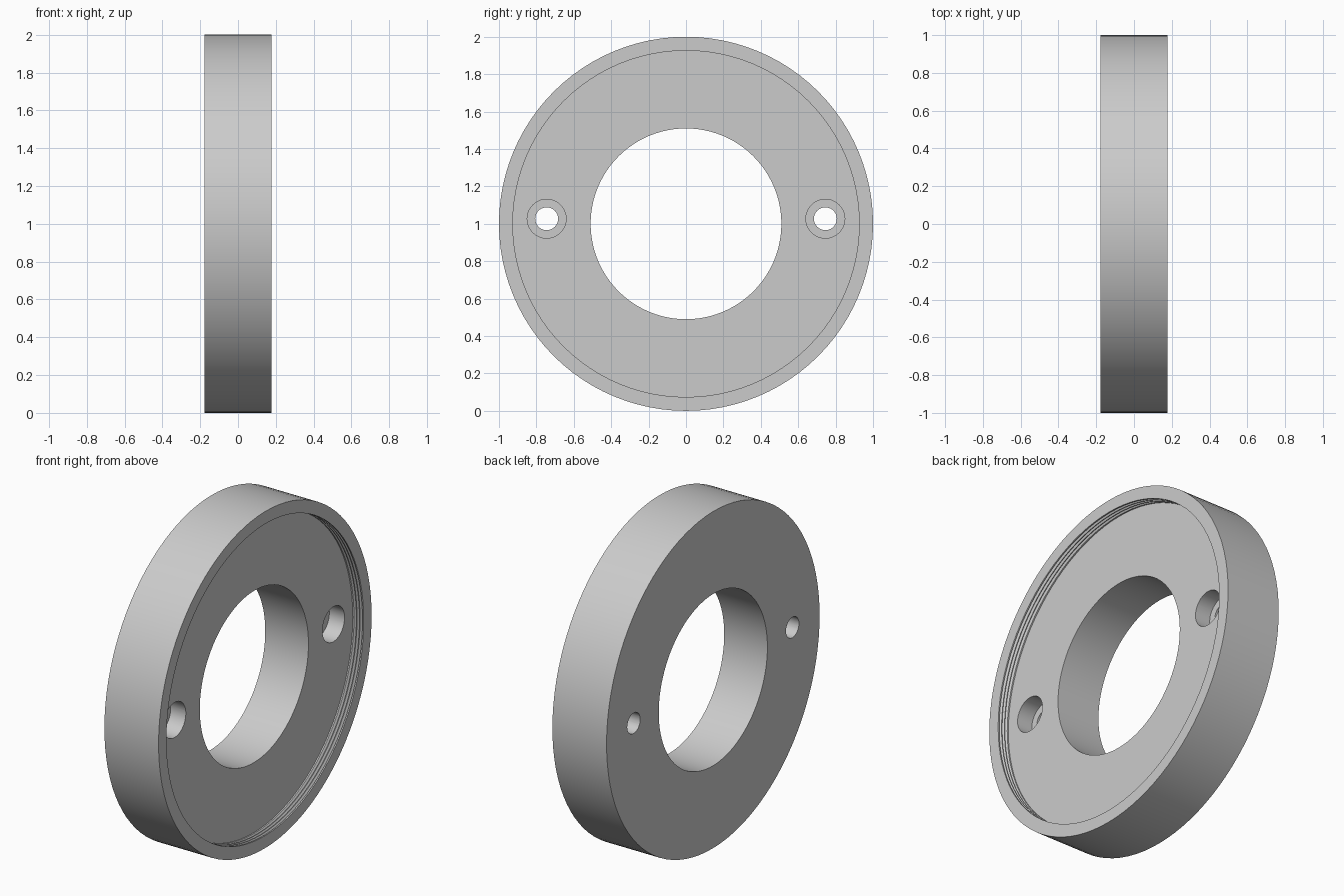
import bpy
import bmesh
import math
from mathutils import Vector, Matrix

cube = bpy.data.objects.get("Cube")
if cube:
    bpy.data.objects.remove(cube, do_unlink=True)

HALF = 0.178          # half thickness
FLOOR = HALF - 0.072  # recess floor
BORE, WALL, OUTER = 0.51, 0.926, 1.0
CENTRE = Vector((0, 0, 1))

grey = bpy.data.materials.new("plain grey")
grey.use_nodes = True
grey.diffuse_color = (0.6, 0.6, 0.6, 1)
grey.node_tree.nodes["Principled BSDF"].inputs["Base Color"].default_value = (0.6, 0.6, 0.6, 1)


def lathe(name, profile, centre, steps):
    """Revolve a closed (x, radius) profile about the x axis."""
    bm = bmesh.new()
    verts = [bm.verts.new(centre + Vector((x, 0, r))) for x, r in profile]
    edges = [bm.edges.new((v, verts[(i + 1) % len(verts)])) for i, v in enumerate(verts)]
    bmesh.ops.spin(bm, geom=verts + edges, cent=centre, axis=(1, 0, 0),
                   angle=math.tau, steps=steps, use_merge=True)
    bmesh.ops.remove_doubles(bm, verts=bm.verts[:], dist=1e-5)
    bmesh.ops.recalc_face_normals(bm, faces=bm.faces[:])
    mesh = bpy.data.meshes.new(name)
    bm.to_mesh(mesh)
    bm.free()
    mesh.materials.append(grey)
    obj = bpy.data.objects.new(name, mesh)
    bpy.context.collection.objects.link(obj)
    return obj


def cylinder(name, radius, x0, x1, y, z):
    """Solid cylinder along x, used as a cutter."""
    bm = bmesh.new()
    place = Matrix.Translation(((x0 + x1) / 2, y, z)) @ Matrix.Rotation(math.pi / 2, 4, 'Y')
    bmesh.ops.create_cone(bm, cap_ends=True, segments=40, radius1=radius,
                          radius2=radius, depth=x1 - x0, matrix=place)
    mesh = bpy.data.meshes.new(name)
    bm.to_mesh(mesh)
    bm.free()
    mesh.materials.append(grey)
    obj = bpy.data.objects.new(name, mesh)
    bpy.context.collection.objects.link(obj)
    obj.hide_render = True
    return obj


# Ring body with a shallow recess whose wall carries fine thread grooves
profile = [(-HALF, BORE), (-HALF, OUTER), (HALF, OUTER), (HALF, WALL)]
pitch = 0.02
for i in range(3):
    x = HALF - 0.008 - i * pitch
    profile += [(x, WALL), (x - pitch * 0.4, WALL + 0.013), (x - pitch * 0.8, WALL)]
profile += [(FLOOR, WALL), (FLOOR, BORE)]
ring = lathe("flange_ring", profile, CENTRE, 96)

# Two counterbored screw holes
bpy.context.view_layer.objects.active = ring
ring.select_set(True)
for side in (-1, 1):
    y, z = side * 0.745, 1.027
    for cutter in (cylinder("screw_hole_cutter", 0.061, -0.3, 0.3, y, z),
                   cylinder("counterbore_cutter", 0.104, FLOOR - 0.1, 0.3, y, z)):
        mod = ring.modifiers.new("hole", 'BOOLEAN')
        mod.operation = 'DIFFERENCE'
        mod.solver = 'EXACT'
        mod.object = cutter
        bpy.ops.object.modifier_apply(modifier=mod.name)
        bpy.data.objects.remove(cutter, do_unlink=True)

bpy.ops.object.shade_smooth_by_angle(angle=math.radians(25))
